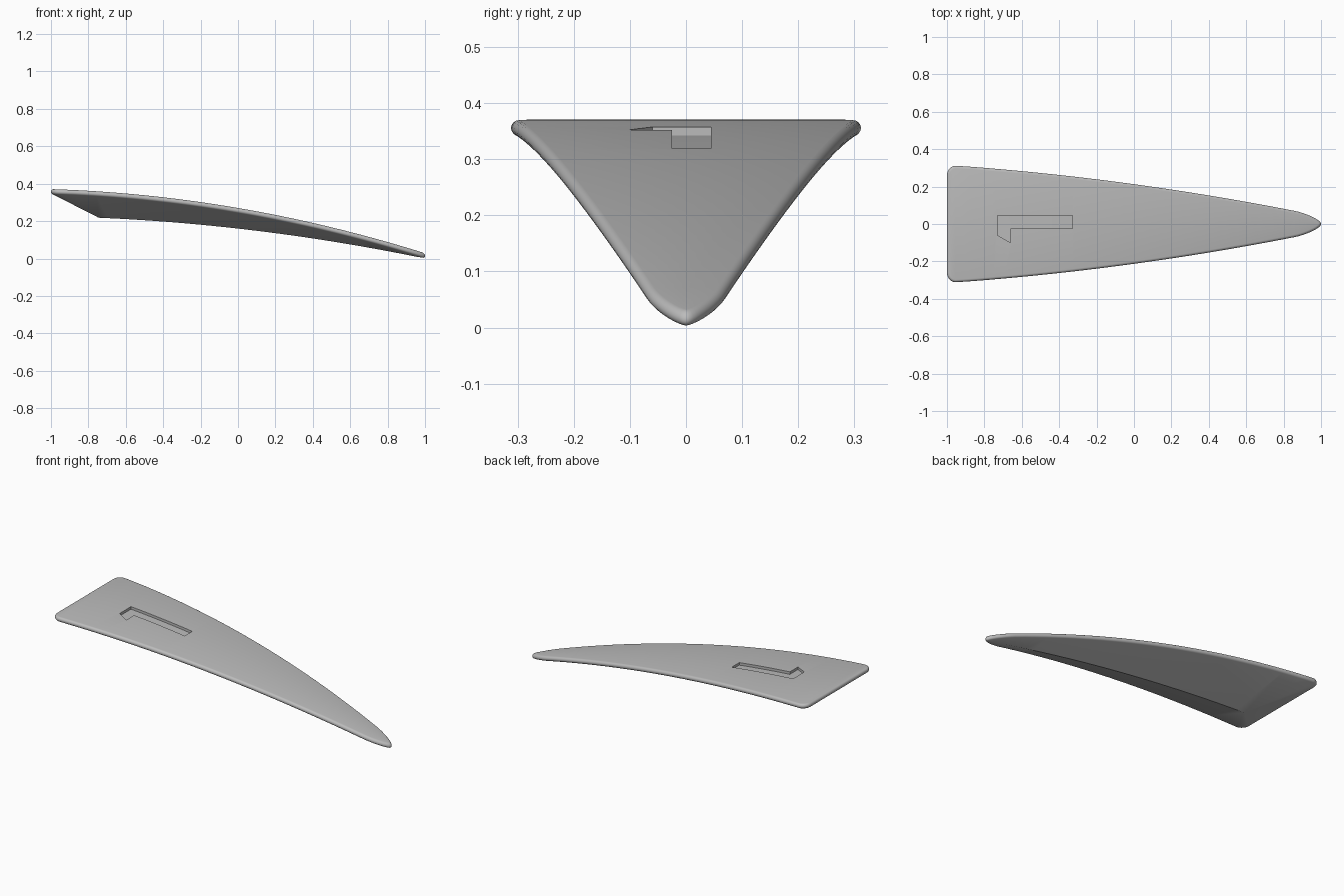
import bpy, bmesh, math
from mathutils import Vector

if "Cube" in bpy.data.objects:
    bpy.data.objects.remove(bpy.data.objects["Cube"])

R = 0.014            # radius of the rounded rim
KEEL_REAR = -0.745   # where the keel meets the sloping rear face


def top_z(x):
    return 0.27 - 0.1715 * x - 0.0705 * x * x


def keel_z(x):
    return 0.16 - 0.113 * x - 0.047 * x * x


def half_width(x):
    y = 0.213 - 0.1368 * x - 0.0343 * x * x
    if x > 0.86:
        y *= math.sqrt(max(0.0, 1 - ((x - 0.86) / 0.14) ** 2))
    return y


# half outline seen from above: rear corner, long side, rounded tip
outline = []
for i in range(7):
    a = math.radians(180 - 84 * i / 6)
    outline.append((-0.95 + 0.05 * math.cos(a), 0.262 + 0.05 * math.sin(a)))
outline += [(x, half_width(x)) for x in [-0.88 + 1.74 * i / 28 for i in range(29)]]
outline += [(x, half_width(x)) for x in
            [0.86 + 0.14 * math.sin(math.radians(9 * i)) for i in range(1, 11)]]
outline[-1] = (1.0, 0.0)

# outward directions along the outline
pts = [Vector(p) for p in outline]
normals = []
for i in range(len(pts)):
    if i == 0:
        n = Vector((-1, 0))
    elif i == len(pts) - 1:
        n = Vector((1, 0))
    else:
        t = pts[i + 1] - pts[i - 1]
        n = Vector((-t.y, t.x)).normalized()
    normals.append(n)

bm = bmesh.new()
angles = [math.radians(90 - 160 * k / 8) for k in range(9)]


def build_side(s):
    """Rim rings and keel row for one side (s = 1 or -1)."""
    rows = []
    for a in angles:
        row = []
        for p, n in zip(pts, normals):
            q = p - n * R * (1 - math.cos(a))
            row.append(bm.verts.new((q.x, s * q.y, top_z(q.x) - R + R * math.sin(a))))
        rows.append(row)
    keel = []
    for p in pts:
        x = min(max(p.x, KEEL_REAR), 0.95)
        keel.append(bm.verts.new((x, 0, keel_z(x))))
    rows.append(keel)
    for r0, r1 in zip(rows, rows[1:]):
        for i in range(len(pts) - 1):
            bm.faces.new((r0[i], r0[i + 1], r1[i + 1], r1[i]))
    return rows


left, right = build_side(1), build_side(-1)
# top skin strips
for i in range(len(pts) - 1):
    bm.faces.new((left[0][i], left[0][i + 1], right[0][i + 1], right[0][i]))
# straight rear rim and sloping rear face
for k in range(len(left) - 1):
    bm.faces.new((left[k][0], left[k + 1][0], right[k + 1][0], right[k][0]))

bmesh.ops.remove_doubles(bm, verts=bm.verts, dist=0.0002)
bmesh.ops.dissolve_degenerate(bm, edges=bm.edges, dist=0.0001)
bmesh.ops.recalc_face_normals(bm, faces=bm.faces)


def make_object(name, bm):
    me = bpy.data.meshes.new(name)
    bm.to_mesh(me)
    bm.free()
    ob = bpy.data.objects.new(name, me)
    bpy.context.collection.objects.link(ob)
    return ob


body = make_object("wedge_body", bm)
grey = bpy.data.materials.new("grey")
grey.diffuse_color = (0.5, 0.5, 0.5, 1)
grey.use_nodes = True
grey.node_tree.nodes["Principled BSDF"].inputs["Base Color"].default_value = grey.diffuse_color
body.data.materials.append(grey)

# cutter for the shallow hooked slot, its floor follows the curved top
cb = bmesh.new()


def floor_vert(x, y):
    return cb.verts.new((x, y, top_z(x) - 0.015))


cb.faces.new([floor_vert(x, y) for x, y in
              ((-0.73, 0.045), (-0.73, -0.06), (-0.66, -0.10), (-0.66, -0.025), (-0.66, 0.045))])
xs = [-0.66 + 0.33 * i / 5 for i in range(6)]
for a, b in zip(xs, xs[1:]):
    cb.faces.new([floor_vert(a, 0.045), floor_vert(a, -0.025),
                  floor_vert(b, -0.025), floor_vert(b, 0.045)])
bmesh.ops.remove_doubles(cb, verts=cb.verts, dist=0.0001)
ext = bmesh.ops.extrude_face_region(cb, geom=cb.faces[:], use_keep_orig=True)
for v in [g for g in ext["geom"] if isinstance(g, bmesh.types.BMVert)]:
    v.co.z += 0.1
bmesh.ops.recalc_face_normals(cb, faces=cb.faces)
cutter = make_object("slot_cutter", cb)
cutter.hide_render = True
cutter.data.materials.append(grey)

mod = body.modifiers.new("slot", 'BOOLEAN')
mod.operation = 'DIFFERENCE'
mod.solver = 'EXACT'
mod.object = cutter
bpy.context.view_layer.objects.active = body
body.select_set(True)
bpy.ops.object.modifier_apply(modifier=mod.name)
bpy.data.objects.remove(cutter)

bpy.ops.object.shade_smooth_by_angle(angle=math.radians(35))
